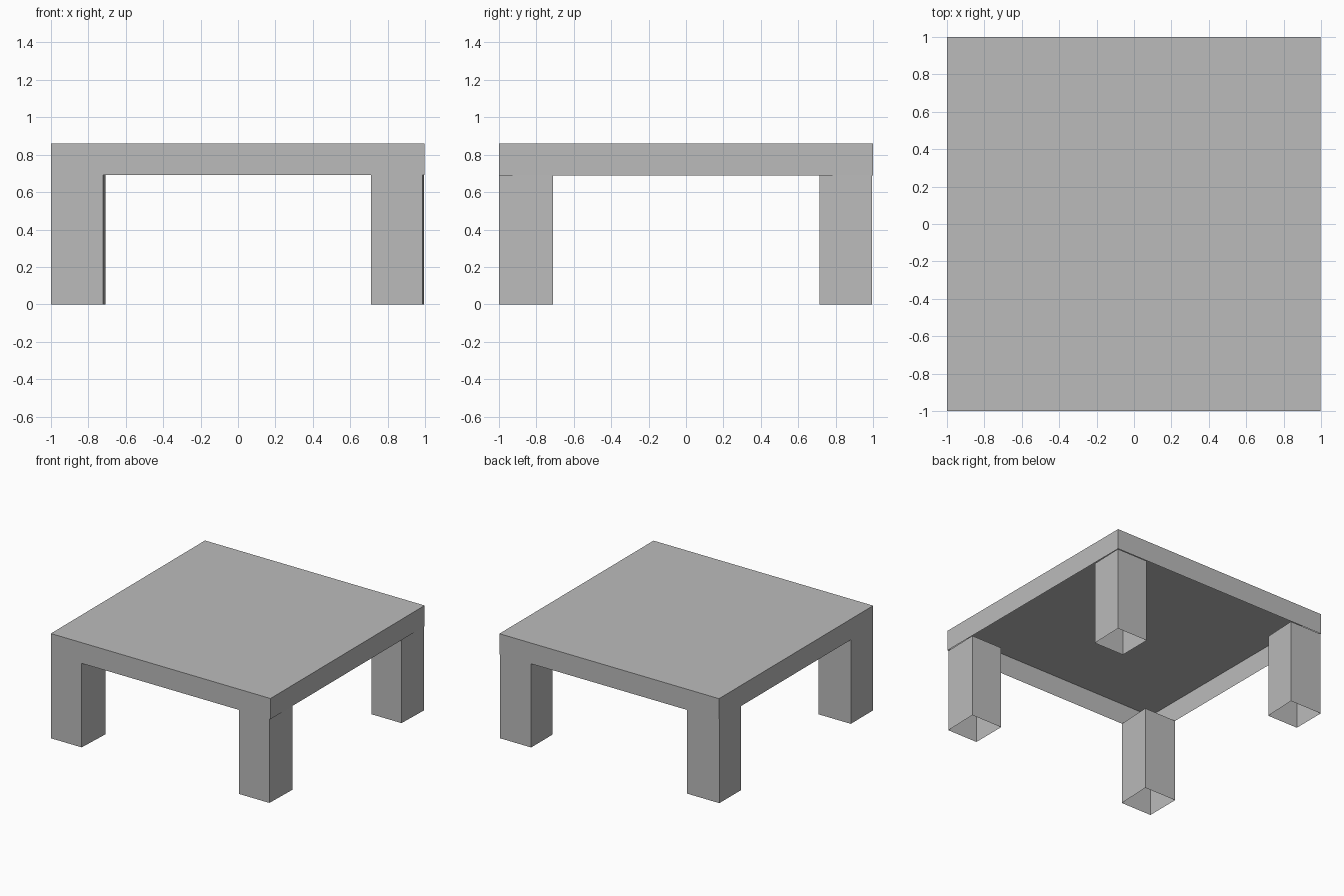
import bpy

if "Cube" in bpy.data.objects:
    bpy.data.objects.remove(bpy.data.objects["Cube"])

H, Z = 0.86, 0.69      # table height, underside of the skirt

grey = bpy.data.materials.new("plain grey")
grey.diffuse_color = (0.5, 0.5, 0.5, 1)
grey.use_nodes = True
grey.node_tree.nodes["Principled BSDF"].inputs["Base Color"].default_value = grey.diffuse_color


def make(name, verts, faces):
    mesh = bpy.data.meshes.new(name)
    mesh.from_pydata(verts, [], faces)
    mesh.materials.append(grey)
    obj = bpy.data.objects.new(name, mesh)
    bpy.context.collection.objects.link(obj)
    return obj


def tube(name, outline, z0, z1):
    """Upright thin walls around an outline, open above and below."""
    n = len(outline)
    verts = [(x, y, z) for z in (z0, z1) for x, y in outline]
    faces = [(i, (i + 1) % n, (i + 1) % n + n, i + n) for i in range(n)]
    return make(name, verts, faces)


# Thin sheet top and hollow skirt
square = [(-1, -1), (0.995, -1), (0.995, 1), (-1, 1)]
make("table_top", [(x, y, H) for x, y in square], [(0, 1, 2, 3)])
tube("skirt", square, Z, H)

# Four hollow legs, open at the bottom, very slightly out of square
for side, y0, y1 in (("front", -1, -0.71), ("back", 0.715, 0.995)):
    tube(side + "_left_leg",
         [(-1, y0), (-0.72, y0), (-0.707, y1), (-1, y1)], 0, Z)
    tube(side + "_right_leg",
         [(0.71, y0), (0.985, y0), (0.993, y1), (0.71, y1)], 0, Z)
